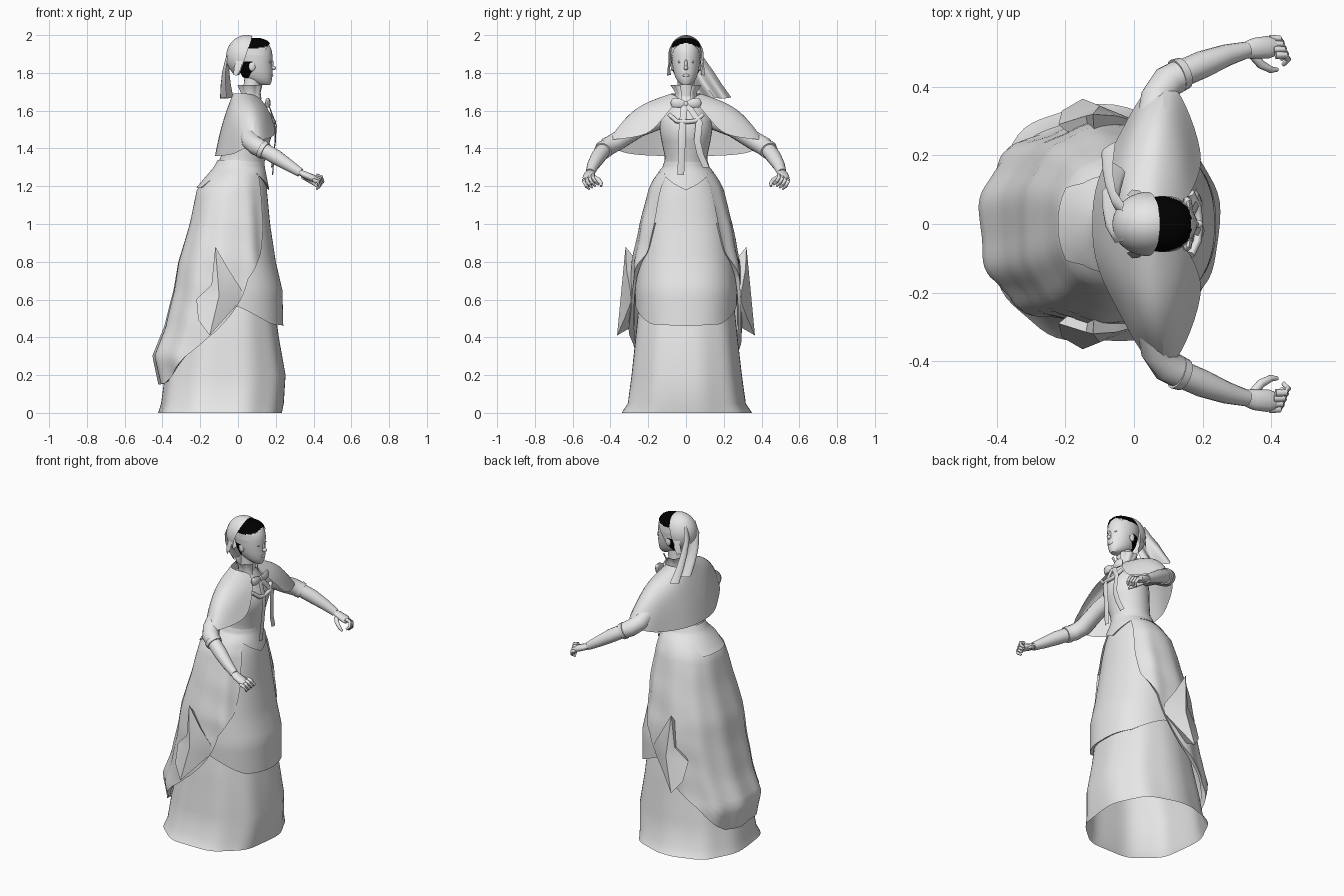
import bpy, bmesh, math
from mathutils import Vector


def material(name, rgb):
    m = bpy.data.materials.new(name)
    m.diffuse_color = (*rgb, 1)
    return m


GREY = material("pale grey", (0.8, 0.8, 0.8))
BLACK = material("black hair", (0.0, 0.0, 0.0))


def finish(name, bm, angle=50, subdiv=0):
    bmesh.ops.recalc_face_normals(bm, faces=bm.faces)
    me = bpy.data.meshes.new(name)
    bm.to_mesh(me)
    bm.free()
    ob = bpy.data.objects.new(name, me)
    bpy.context.collection.objects.link(ob)
    me.materials.append(GREY)
    me.materials.append(BLACK)
    if subdiv:
        mod = ob.modifiers.new("smooth", 'SUBSURF')
        mod.levels = mod.render_levels = subdiv
    bpy.ops.object.select_all(action='DESELECT')
    ob.select_set(True)
    bpy.context.view_layer.objects.active = ob
    bpy.ops.object.shade_smooth_by_angle(angle=math.radians(angle))
    return ob


def grid(rows, closed=False, caps=False):
    """Surface through rows of points."""
    bm = bmesh.new()
    vs = [[bm.verts.new(p) for p in r] for r in rows]
    n = len(rows[0])
    for a, b in zip(vs, vs[1:]):
        for i in range(n if closed else n - 1):
            j = (i + 1) % n
            bm.faces.new((a[i], a[j], b[j], b[i]))
    if caps:
        bm.faces.new(vs[0])
        bm.faces.new(vs[-1])
    return bm


def interp(table, t):
    """Look-up in rows of (key, values...)."""
    if t <= table[0][0]:
        return table[0][1:]
    for a, b in zip(table, table[1:]):
        if t <= b[0]:
            f = (t - a[0]) / (b[0] - a[0])
            return [p + (q - p) * f for p, q in zip(a[1:], b[1:])]
    return table[-1][1:]


def ring_point(prof, z, th, off=0.0):
    """Point on an oval ring; rings become squarer below the waist."""
    x0, x1, ry = interp(prof, z)
    e = 0.86 + 0.14 * min(1, max(0, (z - 1.1) / 0.2))
    c, s = (math.copysign(abs(v) ** e, v) for v in (math.cos(th), math.sin(th)))
    return Vector(((x0 + x1) / 2 + ((x1 - x0) / 2 + off) * c, (ry + off) * s, z))


def loft(prof, n=32, off=0.0, caps=True):
    return grid([[ring_point(prof, r[0], 2 * math.pi * i / n, off) for i in range(n)]
                 for r in prof], True, caps)


def sheet(name, prof, start, end, top, hem, off, fold=0.0, n=60, m=22):
    """Cloth following a profile from top down to a hem set by angle."""
    rows = [[] for _ in range(m + 2)]
    for i in range(n + 1):
        deg = start + (end - start) * i / n
        th = math.radians(deg)
        low = interp(hem, abs(deg if deg <= 180 else 360 - deg))[0]
        for k in range(m + 1):
            z = top + (low - top) * k / m
            wave = fold * (k / m) * (math.sin(th * 11 + 1.5 * z)
                                     + 0.4 * abs(math.sin(th)) * math.sin(z * 30 + 3 * th))
            rows[k].append(ring_point(prof, z, th, off + wave))
        rows[m + 1].append(ring_point(prof, low + 0.012, th, off - 0.02))
    return finish(name, grid(rows))


def tube(name, pts, radii, n=12, flat=1.0):
    pts = [Vector(p) for p in pts]
    rows = []
    for i, p in enumerate(pts):
        d = (pts[min(i + 1, len(pts) - 1)] - pts[max(i - 1, 0)]).normalized()
        u = d.cross(Vector((0, 0, 1))).normalized()
        v = u.cross(d)
        rows.append([p + (u * math.cos(2 * math.pi * k / n)
                          + v * flat * math.sin(2 * math.pi * k / n)) * radii[i] for k in range(n)])
    return finish(name, grid(rows, True, True))


def ball(name, loc, size, seg=16):
    bm = bmesh.new()
    bmesh.ops.create_uvsphere(bm, u_segments=seg, v_segments=seg // 2 + 2, radius=1)
    for v in bm.verts:
        v.co = Vector(loc) + Vector(a * b for a, b in zip(v.co, size))
    return finish(name, bm)


# Underskirt, open at the floor, with soft folds
under = [(0.0, -0.42, 0.23, 0.345), (0.05, -0.405, 0.24, 0.312), (0.2, -0.385, 0.25, 0.292),
         (0.4, -0.33, 0.215, 0.27), (0.6, -0.28, 0.19, 0.25), (0.8, -0.22, 0.15, 0.2)]
N = 72
finish("underskirt", grid([[ring_point(under, r[0], 2 * math.pi * i / N,
       0.005 * (1 - r[0]) * math.sin(2 * math.pi * i / N * 9)) for i in range(N)]
       for r in under], True))

# Draped overskirt: front apron, wider back bustle and bodice skirt share one profile
over = [(0.15, -0.41, 0.24, 0.285), (0.3, -0.445, 0.24, 0.29), (0.45, -0.385, 0.24, 0.268),
        (0.65, -0.335, 0.235, 0.27), (0.8, -0.31, 0.2, 0.258), (1.0, -0.25, 0.17, 0.23),
        (1.19, -0.21, 0.152, 0.19), (1.25, -0.16, 0.14, 0.158), (1.3, -0.117, 0.13, 0.113),
        (1.34, -0.095, 0.128, 0.1)]
puffed = [(z, a, b, r + (0.02 if 0.4 < z < 0.9 else 0.008 if z == 1.0 else 0))
          for z, a, b, r in over]
sheet("apron", over, -105, 105, 1.29,
      [(0, 0.46), (40, 0.47), (55, 0.5), (80, 0.56), (105, 0.6)], 0)
sheet("bustle", puffed, 40, 320, 1.29,
      [(40, 1.0), (47, 0.85), (60, 0.78), (71, 0.71), (79, 0.6), (95, 0.43), (108, 0.35),
       (122, 0.27), (138, 0.2), (152, 0.155), (180, 0.15)], 0.007, 0.007, 90, 30)
sheet("bodice_skirt", over, -180, 180, 1.34,
      [(0, 1.18), (25, 1.225), (50, 1.27), (110, 1.275), (140, 1.23), (150, 1.19), (180, 1.19)],
      0.012, 0, 72, 10)

# Pointed side drapes, tucked back into the skirt
for s in (1, -1):
    rim = [(-0.12, 0.32, 0.88), (-0.05, 0.315, 0.76), (0.02, 0.295, 0.65), (0.01, 0.29, 0.59),
           (-0.07, 0.325, 0.5), (-0.15, 0.365, 0.41), (-0.21, 0.33, 0.49), (-0.22, 0.29, 0.6),
           (-0.14, 0.315, 0.68)]
    bm = bmesh.new()
    vs = [bm.verts.new((x, y * s, z)) for x, y, z in rim]
    inner = [bm.verts.new((x * 0.8 - 0.02, 0.27 * s, 0.63 + (z - 0.63) * 0.75)) for x, y, z in rim]
    mid = bm.verts.new((-0.1, 0.345 * s, 0.62))
    for i in range(len(vs)):
        j = (i + 1) % len(vs)
        bm.faces.new((vs[i], vs[j], mid))
        bm.faces.new((vs[i], vs[j], inner[j], inner[i]))
    finish("side_drape", bm, 40)

# Bodice and neck
finish("bodice", loft([(1.24, -0.14, 0.13, 0.14), (1.3, -0.115, 0.135, 0.115),
       (1.36, -0.09, 0.147, 0.113), (1.44, -0.075, 0.17, 0.13), (1.5, -0.07, 0.188, 0.14),
       (1.56, -0.06, 0.17, 0.135), (1.62, -0.04, 0.14, 0.11), (1.68, 0.02, 0.11, 0.05)]))
tube("neck", [(0.06, 0, 1.62), (0.07, 0, 1.7), (0.08, 0, 1.79)], [0.055, 0.043, 0.045], 16)
tube("bodice_frill", [(0.165, -0.09, 1.58), (0.185, -0.05, 1.545), (0.19, 0, 1.54),
     (0.185, 0.05, 1.545), (0.165, 0.09, 1.58)], [0.012] * 5, 8)

# Shoulder cape: columns run from collar to hem, from back centre to front edge
half = [[(-0.03, 0, 1.69), (-0.06, 0, 1.61), (-0.1, 0, 1.49), (-0.125, 0, 1.36)],
        [(-0.02, 0.04, 1.69), (-0.055, 0.11, 1.61), (-0.09, 0.13, 1.49), (-0.115, 0.13, 1.36)],
        [(0.0, 0.07, 1.69), (-0.03, 0.19, 1.625), (-0.03, 0.25, 1.505), (-0.035, 0.27, 1.365)],
        [(0.03, 0.08, 1.69), (0.03, 0.235, 1.637), (0.01, 0.33, 1.535), (0.01, 0.365, 1.385)],
        [(0.06, 0.08, 1.69), (0.075, 0.24, 1.642), (0.085, 0.35, 1.56), (0.09, 0.445, 1.44)],
        [(0.09, 0.06, 1.68), (0.14, 0.18, 1.62), (0.15, 0.27, 1.545), (0.15, 0.36, 1.45)],
        [(0.12, 0.035, 1.665), (0.16, 0.08, 1.61), (0.185, 0.13, 1.55), (0.205, 0.2, 1.465)]]
cols = [[(x, -y, z) for x, y, z in c] for c in half[:0:-1]] + half
finish("cape", grid(cols), 60, 2)

# Ruffled collar
rows = []
for z, x0, x1, ry, w in ((1.66, 0.01, 0.13, 0.06, 0), (1.695, 0.015, 0.125, 0.055, 0.002),
                         (1.735, -0.0, 0.135, 0.078, 0.005)):
    rows.append([ring_point([(z, x0, x1, ry)], z, math.radians(25 + 310 * i / 60),
                 w * math.sin(i * 0.8)) for i in range(61)])
finish("collar", grid(rows))

# Neck bow and ribbons
ball("bow_knot", (0.155, 0, 1.635), (0.014, 0.015, 0.017), 12)
for s in (1, -1):
    tube("bow_loop", [(0.155, 0, 1.635), (0.162, 0.035 * s, 1.64), (0.156, 0.068 * s, 1.642),
         (0.15, 0.078 * s, 1.642)], [0.006, 0.011, 0.012, 0.006], 10, 2.3)
for name, path in (("straight_ribbon", [(0.16, -0.008, 1.63), (0.2, -0.02, 1.52),
                    (0.19, -0.022, 1.4), (0.18, -0.028, 1.26)]),
                   ("curved_ribbon", [(0.16, 0.01, 1.63), (0.19, 0.07, 1.54), (0.195, 0.06, 1.44),
                    (0.185, 0.075, 1.37), (0.175, 0.105, 1.3)])):
    finish(name, grid([[(x, y - 0.018, z), (x + 0.006, y, z), (x, y + 0.018, z)]
                       for x, y, z in path]))

# Arms, cuffs and curled hands
for s in (1, -1):
    def side(pts):
        return [(x, y * s, z) for x, y, z in pts]
    tube("upper_sleeve", side([(0.03, 0.12, 1.56), (0.05, 0.25, 1.51), (0.07, 0.37, 1.435),
         (0.1, 0.415, 1.41), (0.14, 0.437, 1.39)]), [0.05, 0.05, 0.05, 0.049, 0.045], 16)
    tube("cuff", side([(0.125, 0.432, 1.397), (0.145, 0.44, 1.386)]), [0.05, 0.047], 16)
    tube("forearm", side([(0.12, 0.43, 1.4), (0.2, 0.465, 1.355), (0.27, 0.492, 1.31),
         (0.33, 0.508, 1.272)]), [0.04, 0.04, 0.032, 0.024], 16)
    tube("palm", side([(0.32, 0.505, 1.278), (0.35, 0.512, 1.262), (0.39, 0.515, 1.245),
         (0.41, 0.515, 1.235)]), [0.023, 0.03, 0.033, 0.026], 12, 0.6)
    for k in range(4):
        y = 0.54 - 0.016 * k
        x = 0.405 + 0.006 * k
        z = 1.225 + 0.008 * k
        tube("finger", side([(x - 0.01, y, z + 0.008), (x + 0.018, y, z),
             (x + 0.026, y - 0.012, z - 0.025), (x + 0.012, y - 0.028, z - 0.04)]),
             [0.011, 0.01, 0.009, 0.006], 8)
    tube("thumb", side([(0.345, 0.495, 1.25), (0.37, 0.465, 1.235), (0.4, 0.449, 1.215),
         (0.418, 0.45, 1.2)]), [0.014, 0.013, 0.01, 0.006], 8)

# Head with facial features
head = [(1.735, 0.115, 0.168, 0.022), (1.75, 0.075, 0.177, 0.04), (1.775, 0.03, 0.181, 0.056),
        (1.81, 0.01, 0.184, 0.067), (1.85, 0.0, 0.18, 0.073), (1.89, -0.01, 0.183, 0.076),
        (1.925, -0.01, 0.177, 0.074), (1.95, 0.0, 0.165, 0.066), (1.968, 0.015, 0.148, 0.052),
        (1.98, 0.045, 0.115, 0.025)]
finish("head", loft(head))
ball("nose_tip", (0.186, 0, 1.826), (0.016, 0.012, 0.012))
ball("nose_bridge", (0.179, 0, 1.845), (0.01, 0.008, 0.028))
ball("lips", (0.178, 0, 1.787), (0.009, 0.019, 0.008))
for s in (1, -1):
    ball("eye", (0.166, 0.03 * s, 1.858), (0.008, 0.014, 0.006))
    ball("ear", (0.075, 0.072 * s, 1.835), (0.018, 0.009, 0.026))

# Hair: shell over the skull, black on the crown band and beside the nape
bm = grid([[ring_point(head, 1.76 + 0.22 * k / 44, 2 * math.pi * i / 96, 0.006)
            + Vector((0, 0, 0.004)) for i in range(96)] for k in range(45)], True, True)
for f in list(bm.faces):
    c = f.calc_center_median()
    if c.x > 0.07 + (c.z - 1.8) * 0.62:
        bm.faces.remove(f)
    elif c.z > 1.93 + 0.15 * max(0, c.x - 0.1) and abs(c.y) < 0.085 - 1.0 * max(0, c.x - 0.125):
        f.material_index = 1
    elif c.z < 1.86 and c.x < 0.08:
        f.material_index = 1
finish("hair", bm)

# Head scarf with a slanted face opening
bm = bmesh.new()
bmesh.ops.create_uvsphere(bm, u_segments=40, v_segments=28, radius=1)
for v in bm.verts:
    v.co = Vector((0.045 + 0.108 * v.co.x, 0.094 * v.co.y, 1.885 + 0.115 * v.co.z))
for co, no in (((0.005, 0, 1.78), (1, 0, -0.33)), ((0, 0, 1.79), (0, 0, -1))):
    bmesh.ops.bisect_plane(bm, geom=bm.verts[:] + bm.edges[:] + bm.faces[:],
                           plane_co=co, plane_no=no, clear_outer=True)
finish("head_scarf", bm)

# Folded scarf tail falling to one side
tail = [(1.95, -0.03, -0.05, 0.06), (1.88, -0.055, -0.055, 0.095), (1.81, -0.065, -0.03, 0.145),
        (1.74, -0.065, 0.01, 0.19), (1.67, -0.06, 0.06, 0.24)]
finish("scarf_tail", grid([[(x - 0.035 * math.sin(i * 0.6) * (1.97 - z) / 0.3,
       a + (b - a) * i / 16, z - 0.02 * abs(math.sin(i * 0.4)) * (1.95 - z)) for i in range(17)]
       for z, x, a, b in tail]), 60)
for s in (1, -1):
    finish("scarf_lappet", grid([[(-0.01, 0.078 * s, 1.87), (0.025, 0.09 * s, 1.87)],
           [(-0.02, 0.085 * s, 1.83), (0.015, 0.098 * s, 1.82)],
           [(-0.025, 0.08 * s, 1.79), (-0.005, 0.1 * s, 1.785)]]))
